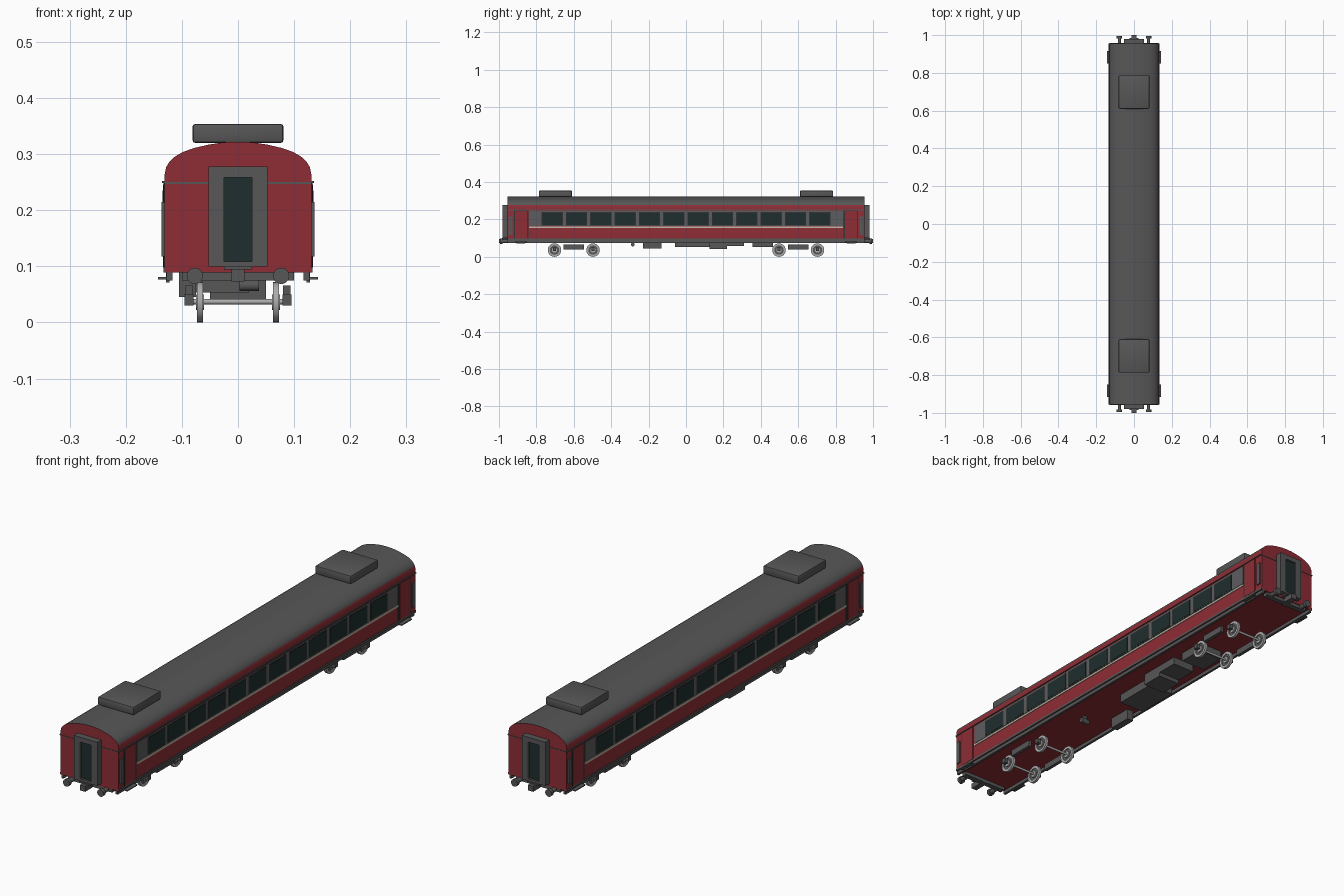
import bpy, bmesh, math
from mathutils import Matrix, Vector

if "Cube" in bpy.data.objects:
    bpy.data.objects.remove(bpy.data.objects["Cube"], do_unlink=True)


def material(name, color):
    m = bpy.data.materials.new(name)
    m.use_nodes = True
    m.diffuse_color = (*color, 1)
    m.node_tree.nodes["Principled BSDF"].inputs["Base Color"].default_value = (*color, 1)
    return m


RED = material("crimson paint", (0.27, 0.026, 0.036))
GREY = material("dark grey", (0.095, 0.095, 0.095))
BAND = material("window band grey", (0.11, 0.11, 0.115))
GLASS = material("dark glass", (0.014, 0.026, 0.026))
CREAM = material("cream stripe", (0.55, 0.50, 0.40))
STEEL = material("light steel", (0.42, 0.41, 0.41))
BLACK = material("dark trim", (0.035, 0.035, 0.035))


def finish(name, bm, *mats, smooth=False):
    bmesh.ops.recalc_face_normals(bm, faces=bm.faces)
    mesh = bpy.data.meshes.new(name)
    bm.to_mesh(mesh)
    bm.free()
    for m in mats:
        mesh.materials.append(m)
    ob = bpy.data.objects.new(name, mesh)
    bpy.context.collection.objects.link(ob)
    if smooth:
        bpy.ops.object.select_all(action="DESELECT")
        ob.select_set(True)
        bpy.context.view_layer.objects.active = ob
        bpy.ops.object.shade_smooth_by_angle(angle=math.radians(35))
    return ob


def box(name, x, y, z, mat, bevel=0):
    """Box between the low and high limits given for each axis."""
    bm = bmesh.new()
    bmesh.ops.create_cube(bm, size=1)
    for v in bm.verts:
        v.co = Vector([(a + b) / 2 + c * (b - a) for (a, b), c in zip((x, y, z), v.co)])
    if bevel:
        bmesh.ops.bevel(bm, geom=bm.edges[:], offset=bevel, segments=2,
                        affect="EDGES", profile=0.5)
    return finish(name, bm, mat, smooth=bool(bevel))


def span(s, a, b):
    """Limits mirrored to the side s."""
    return tuple(sorted((s * a, s * b)))


def rod(name, center, axis, radius, length, mat, sides=20):
    bm = bmesh.new()
    turn = Vector((0, 0, 1)).rotation_difference(Vector(axis)).to_matrix().to_4x4()
    bmesh.ops.create_cone(bm, cap_ends=True, segments=sides, radius1=radius, radius2=radius,
                          depth=length, matrix=Matrix.Translation(center) @ turn)
    return finish(name, bm, mat, smooth=True)


def ring(name, center, outer, inner, width, mat, sides=28):
    """Ring turned about the x axis."""
    bm = bmesh.new()
    loop = [bm.verts.new((x * width / 2, 0, r)) for x, r in
            ((-1, inner), (-1, outer), (1, outer), (1, inner))]
    edges = [bm.edges.new((loop[i], loop[(i + 1) % 4])) for i in range(4)]
    bmesh.ops.spin(bm, geom=loop + edges, cent=(0, 0, 0), axis=(1, 0, 0),
                   angle=math.tau, steps=sides)
    bmesh.ops.remove_doubles(bm, verts=bm.verts, dist=0.0001)
    bmesh.ops.translate(bm, verts=bm.verts, vec=center)
    return finish(name, bm, mat, smooth=True)


# Coach shell: arched cross-section run along y, grey roof above the cant rail
END = 0.955
half = [(0.131, 0.089), (0.131, 0.262), (0.128, 0.277), (0.122, 0.287), (0.112, 0.296),
        (0.098, 0.304), (0.078, 0.311), (0.052, 0.317), (0.026, 0.321)]
outline = half + [(0, 0.322)] + [(-x, z) for x, z in reversed(half)]
bm = bmesh.new()
face = bm.faces.new([bm.verts.new((x, -END, z)) for x, z in outline])
out = bmesh.ops.extrude_face_region(bm, geom=[face])
bmesh.ops.translate(bm, vec=(0, 2 * END, 0),
                    verts=[g for g in out["geom"] if isinstance(g, bmesh.types.BMVert)])
bm.normal_update()
for f in bm.faces:
    if abs(f.normal.y) < 0.5 and f.calc_center_median().z > 0.277:
        f.material_index = 1
finish("coach_shell", bm, RED, GREY, smooth=True)

# Long sides
for s, side in ((1, "left"), (-1, "right")):
    box(f"{side}_gutter", span(s, 0.13, 0.135), (-END, END), (0.249, 0.252), GREY)
    box(f"{side}_window_band", span(s, 0.13, 0.133), (-0.84, 0.84), (0.165, 0.244), BAND)
    box(f"{side}_stripe", span(s, 0.13, 0.1335), (-0.84, 0.84), (0.155, 0.163), CREAM)
    box(f"{side}_sill", span(s, 0.13, 0.133), (-END, END), (0.089, 0.098), GREY)
    box(f"{side}_sole_bar", span(s, 0.117, 0.127), (-END, END), (0.075, 0.09), GREY)
    for i in range(12):
        c = (i - 5.5) * 0.13
        box(f"{side}_window_frame", span(s, 0.13, 0.1337), (c - 0.057, c + 0.057),
            (0.167, 0.239), BLACK)
        box(f"{side}_window", span(s, 0.13, 0.1345), (c - 0.053, c + 0.053),
            (0.171, 0.235), GLASS)
    for e, end in ((-1, "front"), (1, "back")):
        box(f"{side}_{end}_door_frame", span(s, 0.13, 0.1325), span(e, 0.843, 0.92),
            (0.092, 0.249), BLACK)
        box(f"{side}_{end}_door", span(s, 0.13, 0.134), span(e, 0.849, 0.914),
            (0.098, 0.246), RED)
        box(f"{side}_{end}_corner_panel", span(s, 0.13, 0.136), span(e, 0.928, 0.948),
            (0.118, 0.215), GREY)
        box(f"{side}_{end}_step", span(s, 0.118, 0.143), span(e, 0.85, 0.915),
            (0.077, 0.081), GREY)
        box(f"{side}_{end}_step_bracket", span(s, 0.122, 0.128), span(e, 0.86, 0.905),
            (0.071, 0.09), GREY)

# Ends: gangway, buffers and coupler
for e, end in ((-1, "front"), (1, "back")):
    box(f"{end}_seam", (-0.131, 0.131), span(e, 0.95, 0.957), (0.247, 0.25), GREY)
    for s in (-1, 1):
        box(f"{end}_gangway_post", span(s, 0.025, 0.053), span(e, 0.95, 0.98),
            (0.1, 0.278), GREY)
        rod(f"{end}_buffer_shank", (s * 0.077, e * 0.965, 0.083), (0, 1, 0), 0.009, 0.05, GREY)
        rod(f"{end}_buffer_head", (s * 0.077, e * 0.988, 0.083), (0, 1, 0), 0.0145, 0.014, GREY)
    box(f"{end}_gangway_top", (-0.025, 0.025), span(e, 0.95, 0.98), (0.258, 0.278), GREY)
    box(f"{end}_gangway_foot", (-0.025, 0.025), span(e, 0.95, 0.98), (0.1, 0.109), GREY)
    box(f"{end}_gangway_door", (-0.025, 0.025), span(e, 0.95, 0.972), (0.109, 0.258), GLASS)
    box(f"{end}_coupler", (-0.012, 0.012), span(e, 0.93, 1.0), (0.073, 0.095), GREY)
    box(f"{end}_coupler_plate", (-0.025, 0.025), span(e, 0.95, 0.985), (0.094, 0.1), GREY)
    box(f"{end}_buffer_beam", (-0.1, 0.1), span(e, 0.93, 0.952), (0.075, 0.092), GREY)

    # Roof unit
    box(f"{end}_roof_unit", (-0.081, 0.081), span(e, 0.61, 0.787), (0.32, 0.354), GREY, 0.005)

    # Bogie
    for s in (-1, 1):
        box(f"{end}_bogie_side_beam", span(s, 0.08, 0.094), span(e, 0.545, 0.655),
            (0.04, 0.066), GREY)
        for y in (0.497, 0.703):
            hub = Vector((s * 0.068, e * y, 0.036))
            ring(f"{end}_wheel_tyre", hub, 0.036, 0.025, 0.011, STEEL)
            rod(f"{end}_wheel_disc", hub, (1, 0, 0), 0.026, 0.004, GREY)
            ring(f"{end}_wheel_hub", hub, 0.014, 0.004, 0.014, STEEL)
            box(f"{end}_axle_box", span(s, 0.079, 0.095), (e * y - 0.009, e * y + 0.009),
                (0.03, 0.05), GREY)
    for y in (0.497, 0.703):
        rod(f"{end}_axle", (0, e * y, 0.037), (1, 0, 0), 0.005, 0.16, STEEL, 12)

# Equipment under the floor
box("main_equipment_case", (-0.095, 0.02), (-0.06, 0.125), (0.053, 0.09), GREY)
box("deep_equipment_case", (-0.05, 0.05), (0.125, 0.22), (0.042, 0.09), GREY)
box("shallow_equipment_case", (-0.05, 0.05), (0.22, 0.31), (0.058, 0.09), GREY)
box("rear_equipment_case", (-0.065, 0.045), (0.355, 0.465), (0.053, 0.09), GREY)
box("battery_case", (-0.105, -0.075), (-0.23, -0.13), (0.045, 0.09), GREY)
rod("air_tank", (0.02, -0.285, 0.066), (1, 0, 0), 0.01, 0.035, GREY)
box("air_tank_hanger", (0.012, 0.028), (-0.29, -0.28), (0.066, 0.09), GREY)
